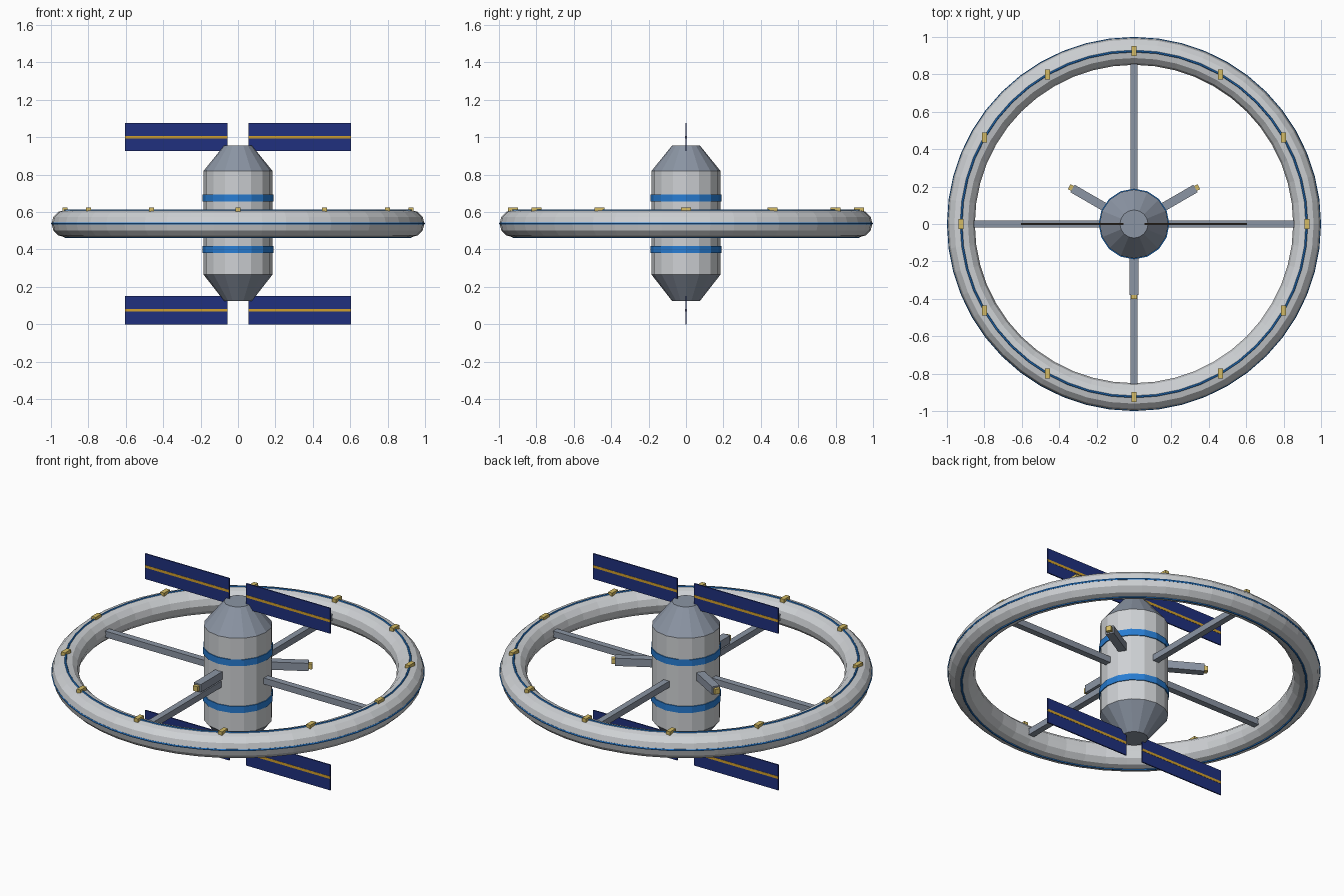
import bpy
import math

if "Cube" in bpy.data.objects:
    bpy.data.objects.remove(bpy.data.objects["Cube"])


def mat(name, rgb):
    m = bpy.data.materials.new(name)
    m.diffuse_color = (*rgb, 1)
    m.use_nodes = True
    m.node_tree.nodes["Principled BSDF"].inputs["Base Color"].default_value = m.diffuse_color
    return m


HULL = mat("hull_white", (0.62, 0.64, 0.66))
STEEL = mat("steel_grey", (0.26, 0.30, 0.37))
BLUE = mat("bright_blue", (0.021, 0.205, 0.65))
PANEL = mat("panel_navy", (0.014, 0.030, 0.21))
GOLD = mat("panel_gold", (0.64, 0.35, 0.025))
LAMP = mat("lamp_yellow", (0.66, 0.50, 0.13))

MID = 0.538       # height of the ring plane
RING_R = 0.924    # ring centre line
TUBE = 0.073      # ring tube radius


def finish(name, m):
    o = bpy.context.object
    o.name = name
    o.data.materials.append(m)
    return o


def box(name, m, loc, size, rot=0):
    bpy.ops.mesh.primitive_cube_add(size=1, location=loc, rotation=(0, 0, rot))
    o = finish(name, m)
    o.scale = size
    return o


def cone(name, m, z0, z1, r0, r1):
    bpy.ops.mesh.primitive_cone_add(vertices=16, radius1=r0, radius2=r1,
                                    depth=z1 - z0, location=(0, 0, (z0 + z1) / 2))
    return finish(name, m)


def torus(name, m, z, major, minor, sides):
    bpy.ops.mesh.primitive_torus_add(major_segments=48, minor_segments=sides,
                                     major_radius=major, minor_radius=minor,
                                     location=(0, 0, z))
    return finish(name, m)


def radial(name, m, angle, r0, r1, z, width, height):
    r = (r0 + r1) / 2
    return box(name, m, (r * math.cos(angle), r * math.sin(angle), z),
               (r1 - r0, width, height), angle)


# Central hub with tapered ends and blue bands
cone("hub_body", HULL, 0.265, 0.82, 0.184, 0.184)
cone("hub_top_cap", STEEL, 0.82, 0.955, 0.184, 0.075)
cone("hub_bottom_cap", STEEL, 0.125, 0.265, 0.075, 0.184)
for label, z in (("lower", 0.40), ("upper", 0.676)):
    cone(f"hub_band_{label}", BLUE, z - 0.019, z + 0.019, 0.189, 0.189)

# Outer ring with thin painted stripes
torus("habitat_ring", HULL, MID, RING_R, TUBE, 12)
torus("ring_stripe_outer", BLUE, MID, RING_R + TUBE - 0.003, 0.006, 6)
torus("ring_stripe_top", BLUE, MID + TUBE - 0.002, RING_R, 0.006, 6)
torus("ring_stripe_bottom", BLUE, MID - TUBE + 0.002, RING_R, 0.006, 6)

# Four spokes
for i in range(4):
    radial(f"spoke_{i + 1}", STEEL, i * math.pi / 2, 0.15, 0.87, MID, 0.037, 0.037)

# Three docking arms with lamp tips
for i in range(3):
    a = math.radians(30 + 120 * i)
    radial(f"docking_arm_{i + 1}", STEEL, a, 0.15, 0.38, 0.59, 0.046, 0.046)
    radial(f"docking_tip_{i + 1}", LAMP, a, 0.375, 0.40, 0.59, 0.03, 0.03)

# Twelve lamps on top of the ring, all aligned to the axes
for i in range(12):
    a = i * math.pi / 6
    box(f"ring_lamp_{i + 1}", LAMP,
        (RING_R * math.cos(a), RING_R * math.sin(a), 0.612), (0.026, 0.054, 0.026))

# Solar panels, each with a gold centre strip
for label, z in (("lower", 0.075), ("upper", 1.0)):
    for side, s in (("left", -1), ("right", 1)):
        box(f"solar_panel_{label}_{side}", PANEL, (s * 0.33, 0, z), (0.55, 0.007, 0.15))
        box(f"panel_strip_{label}_{side}", GOLD, (s * 0.33, 0, z), (0.55, 0.0095, 0.015))
